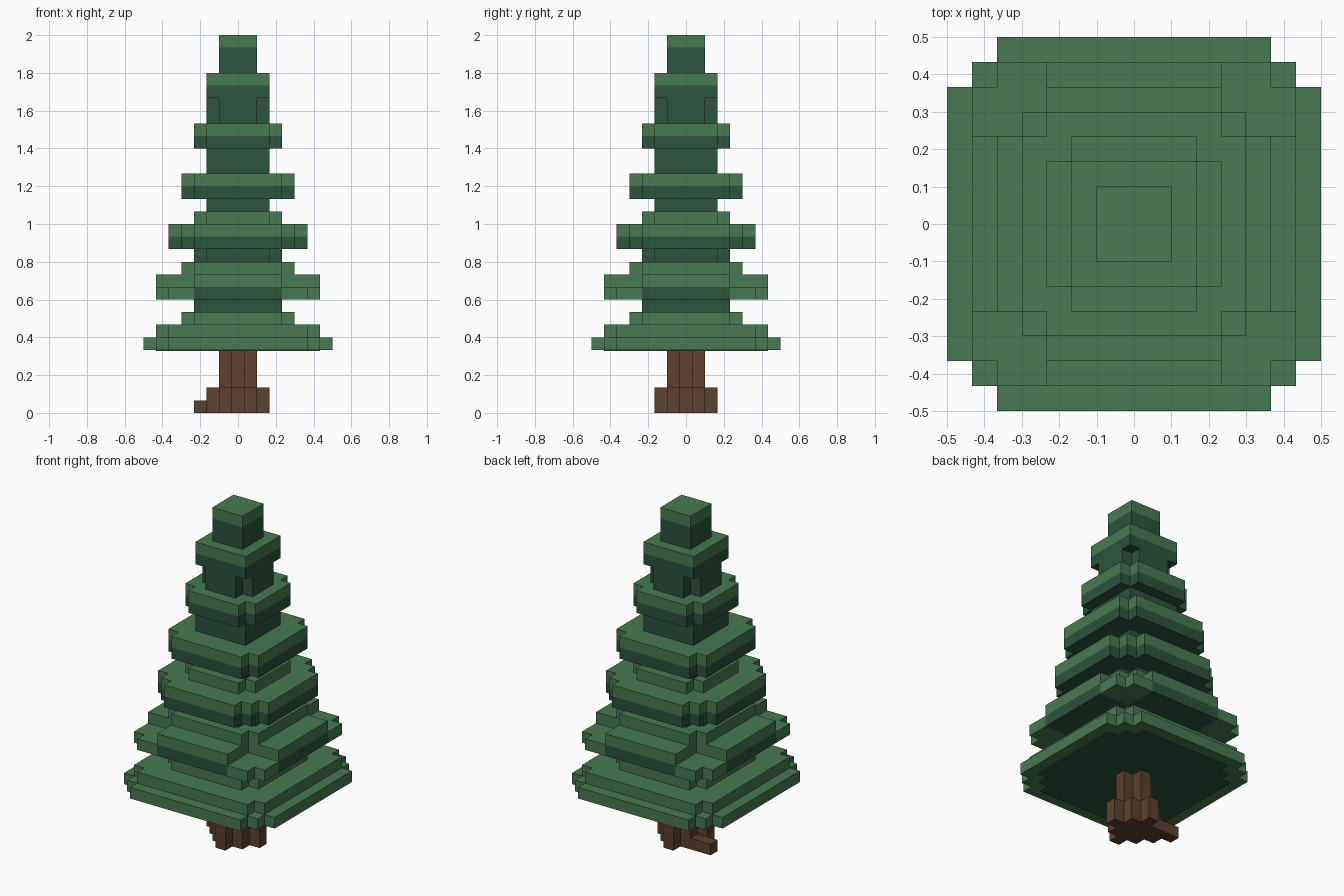
import bpy
import bmesh

cube = bpy.data.objects.get("Cube")
if cube:
    bpy.data.objects.remove(cube, do_unlink=True)

V = 1 / 15  # edge length of one block


def material(name, rgb):
    m = bpy.data.materials.new(name)
    m.use_nodes = True
    m.diffuse_color = (*rgb, 1)
    m.node_tree.nodes["Principled BSDF"].inputs["Base Color"].default_value = (*rgb, 1)
    return m


LIGHT = material("light_green", (0.065, 0.19, 0.084))
DARK = material("dark_green", (0.025, 0.084, 0.046))
BARK = material("bark_brown", (0.107, 0.052, 0.028))


def prism(name, outline, low, high, mat):
    """Extrude a closed outline, all in block units."""
    bm = bmesh.new()
    base = bm.faces.new([bm.verts.new((x * V, y * V, low * V)) for x, y in outline])
    top = bmesh.ops.extrude_face_region(bm, geom=[base])["geom"]
    for v in top:
        if isinstance(v, bmesh.types.BMVert):
            v.co.z = high * V
    bmesh.ops.recalc_face_normals(bm, faces=bm.faces)
    mesh = bpy.data.meshes.new(name)
    bm.to_mesh(mesh)
    bm.free()
    mesh.materials.append(mat)
    obj = bpy.data.objects.new(name, mesh)
    bpy.context.collection.objects.link(obj)


def stepped(*steps):
    """Four-way symmetric outline whose corner goes through (half x, half y) steps."""
    quarter = []
    for i, (a, b) in enumerate(steps):
        if i:
            quarter.append((a, steps[i - 1][1]))
        quarter.append((a, b))
    back = quarter[::-1]
    return (quarter + [(-x, y) for x, y in back]
            + [(-x, -y) for x, y in quarter] + [(x, -y) for x, y in back])


def notched(a, b):
    """Square of half width a, with the corners cut back to b."""
    return stepped((a, b), (b, a))


def square(a):
    return stepped((a, a))


# Trunk with flared roots and one root sticking out
prism("trunk", notched(1.5, 0.5), 2, 5, BARK)
prism("roots", stepped((2.5, 0.5), (1.5, 1.5), (0.5, 2.5)), 0, 2, BARK)
prism("side_root", [(-3.5, 0.5), (-1.5, 0.5), (-1.5, 1.5), (-3.5, 1.5)], 0, 1, BARK)

# Lowest skirt of branches
prism("skirt_underside", stepped((6.5, 4.5), (5.5, 5.5), (4.5, 6.5)), 4.93, 5, DARK)
prism("skirt_rim", stepped((7.5, 5.5), (6.5, 6.5), (5.5, 7.5)), 5, 6, LIGHT)
prism("skirt_step", notched(6.5, 5.5), 6, 7, LIGHT)
prism("skirt_crown", notched(4.5, 3.5), 7, 8, LIGHT)
prism("skirt_core", square(3.5), 8, 9, DARK)

# Second tier, with lower corner tufts
prism("second_tier_shade", notched(6.5, 3.5), 9, 10, DARK)
prism("second_tier", notched(6.5, 3.5), 10, 11, LIGHT)
tuft = [(3.5, 3.5), (6.5, 3.5), (6.5, 5.5), (5.5, 5.5), (5.5, 6.5), (3.5, 6.5)]
for sx in (-1, 1):
    for sy in (-1, 1):
        prism("corner_tuft", [(sx * x, sy * y) for x, y in tuft], 9, 10, LIGHT)
prism("second_tier_crown", notched(4.5, 3.5), 11, 12, LIGHT)
prism("second_tier_core", notched(3.5, 2.5), 12, 13, DARK)

# Third tier
third = stepped((5.5, 3.5), (4.5, 4.5), (3.5, 5.5))
prism("third_tier_shade", third, 13, 14, DARK)
prism("third_tier", third, 14, 15, LIGHT)
prism("third_tier_crown", notched(3.5, 2.5), 15, 16, LIGHT)
prism("third_tier_core", square(2.5), 16, 17, DARK)

# Fourth and fifth tiers
for name, half, low in (("fourth_tier", 4.5, 17), ("fifth_tier", 3.5, 21)):
    prism(name + "_shade", notched(half, half - 1), low, low + 1, DARK)
    prism(name, notched(half, half - 1), low + 1, low + 2, LIGHT)
prism("fourth_tier_core", square(2.5), 19, 21, DARK)

# Top of the tree
prism("neck", notched(2.5, 1.5), 23, 25, DARK)
prism("collar_shade", square(2.5), 25, 26, DARK)
prism("collar", square(2.5), 26, 27, LIGHT)
prism("tip_stem", square(1.5), 27, 29, DARK)
prism("tip", square(1.5), 29, 30, LIGHT)
